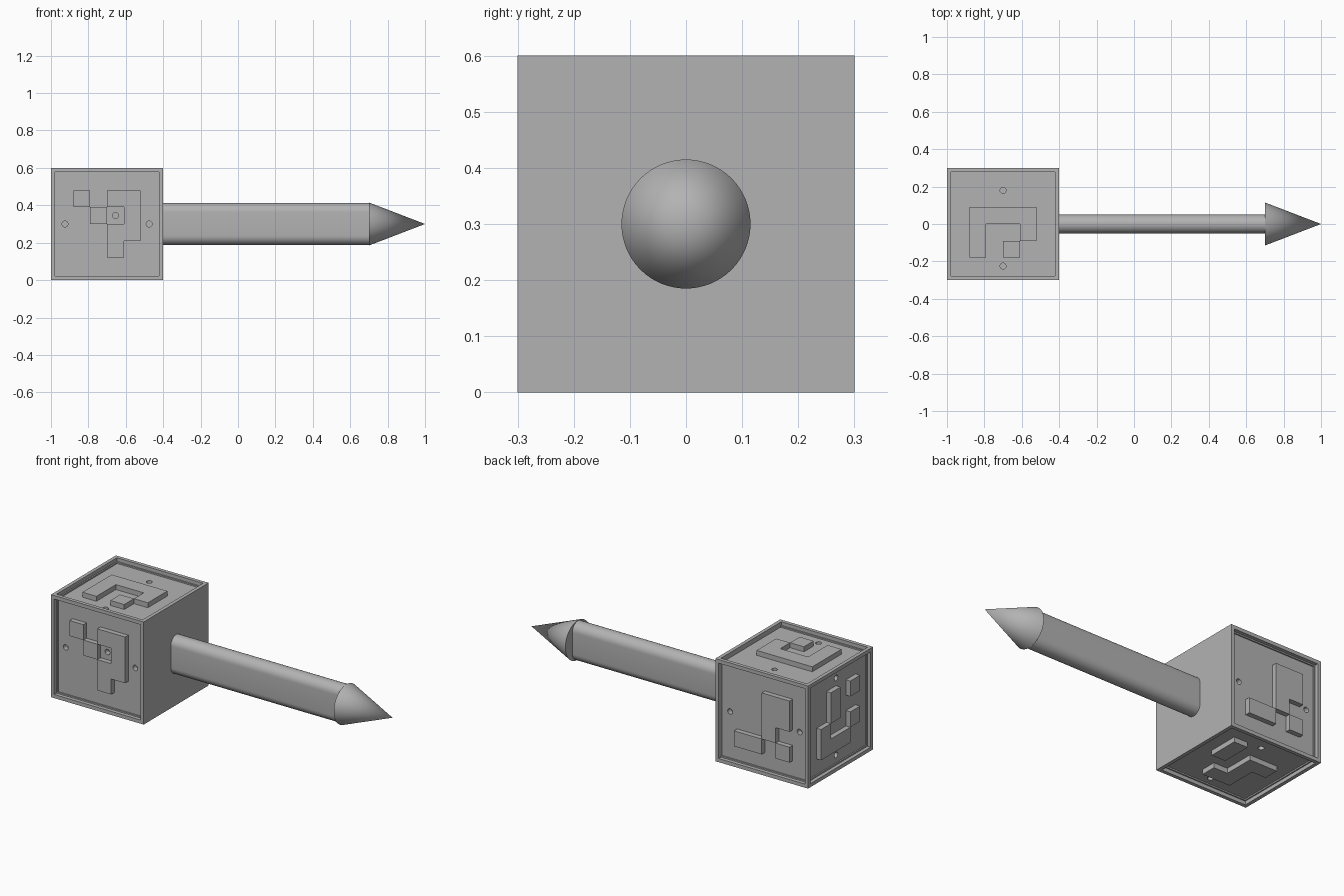
import bpy, bmesh, math
from mathutils import Matrix, Vector

if "Cube" in bpy.data.objects:
    bpy.data.objects.remove(bpy.data.objects["Cube"], do_unlink=True)

grey = bpy.data.materials.new("plain_grey")
grey.use_nodes = True
COLOUR = (0.45, 0.45, 0.45, 1)
grey.diffuse_color = COLOUR
grey.node_tree.nodes["Principled BSDF"].inputs["Base Color"].default_value = COLOUR

HALF, RIM, CELL = 0.3, 0.03, 0.09
CENTRE = Vector((-0.7, 0, HALF))
X, Y, Z = Vector((1, 0, 0)), Vector((0, 1, 0)), Vector((0, 0, 1))


def finish(bm, name, smooth=False):
    bmesh.ops.recalc_face_normals(bm, faces=bm.faces)
    mesh = bpy.data.meshes.new(name)
    bm.to_mesh(mesh)
    bm.free()
    mesh.materials.append(grey)
    ob = bpy.data.objects.new(name, mesh)
    bpy.context.collection.objects.link(ob)
    if smooth:
        bpy.ops.object.select_all(action="DESELECT")
        ob.select_set(True)
        bpy.context.view_layer.objects.active = ob
        bpy.ops.object.shade_smooth_by_angle(angle=math.radians(35))
    return ob


def face_frame(u, v):
    """Matrix that puts local xy on a block face, local z pointing out."""
    n = u.cross(v)
    m = Matrix((u, v, n)).transposed().to_4x4()
    m.translation = CENTRE + n * HALF
    return m


# Raised pattern (rows from the top) and pin holes for each decorated face
PANELS = {
    "front": (X, Z, ("#.##", ".#.#", "..##", "..#."),
              ((-0.225, 0), (0.225, 0), (0.045, 0.045))),
    "back": (-X, Z, ("..##", "..##", "..#.", "##.#"), ((-0.225, 0), (0.225, 0))),
    "end": (-Y, Z, (".#.#", ".#..", "#..#", "###."), ((0, -0.225), (0, 0.225))),
    "top": (X, Y, ("....", "####", "#..#", "#.#."), ((0, -0.225), (0, 0.18))),
    "bottom": (-X, Y, ("#...", "#.##", "..#.", ".##."), ((0, -0.225), (0, 0.18))),
}

# Block with a rimmed recess on every face but the shaft side
bm = bmesh.new()
bmesh.ops.create_cube(bm, size=2 * HALF, matrix=Matrix.Translation(CENTRE))
bm.normal_update()
panels = [f for f in bm.faces if f.normal.x < 0.5]
bmesh.ops.inset_individual(bm, faces=panels, thickness=RIM)
for f in panels:
    normal = f.normal.copy()
    floor = bmesh.ops.extrude_discrete_faces(bm, faces=[f])["faces"]
    bmesh.ops.translate(bm, verts=floor[0].verts, vec=normal * -(RIM - 0.001))
block = finish(bm, "block")

# Pin holes
bm = bmesh.new()
for u, v, rows, holes in PANELS.values():
    for hx, hy in holes:
        bmesh.ops.create_cone(
            bm, cap_ends=True, segments=24, radius1=0.016, radius2=0.016, depth=0.04,
            matrix=face_frame(u, v) @ Matrix.Translation((hx, hy, -0.04)))
cutter = finish(bm, "hole_cutter")
cutter.hide_render = True
cutter.hide_viewport = True
cut = block.modifiers.new("pin_holes", "BOOLEAN")
cut.operation, cut.solver, cut.object = "DIFFERENCE", "EXACT", cutter
bpy.context.view_layer.objects.active = block
bpy.ops.object.modifier_apply(modifier=cut.name)
bpy.data.objects.remove(cutter, do_unlink=True)

# Raised patterns, level with the rim
for side, (u, v, rows, holes) in PANELS.items():
    bm = bmesh.new()
    for r, row in enumerate(rows):
        for c, mark in enumerate(row):
            if mark == "#":
                x, y = (c - 2) * CELL, (1 - r) * CELL
                bm.faces.new([bm.verts.new((x + i * CELL, y + j * CELL, -RIM))
                              for i, j in ((0, 0), (1, 0), (1, 1), (0, 1))])
    bmesh.ops.remove_doubles(bm, verts=bm.verts, dist=0.001)
    raised = bmesh.ops.extrude_face_region(bm, geom=bm.faces[:], use_keep_orig=True)
    bmesh.ops.translate(bm, vec=(0, 0, RIM),
                        verts=[g for g in raised["geom"] if isinstance(g, bmesh.types.BMVert)])
    bmesh.ops.dissolve_limit(bm, angle_limit=0.01, verts=bm.verts, edges=bm.edges)
    bm.transform(face_frame(u, v))
    finish(bm, side + "_pattern")

# Flat shaft with rounded upper and lower edges
bm = bmesh.new()
radius, straight, steps = 0.05, 0.0625, 16
outline = []
for sign in (1, -1):
    for i in range(steps + 1):
        a = math.pi * i / steps
        outline.append(bm.verts.new((-0.41, sign * radius * math.cos(a),
                                     HALF + sign * (straight + radius * math.sin(a)))))
profile = bm.faces.new(outline)
end = bmesh.ops.extrude_face_region(bm, geom=[profile], use_keep_orig=True)["geom"]
bmesh.ops.translate(bm, vec=(1.11, 0, 0),
                    verts=[g for g in end if isinstance(g, bmesh.types.BMVert)])
finish(bm, "shaft", smooth=True)

# Pointed tip
bm = bmesh.new()
bmesh.ops.create_cone(bm, cap_ends=True, segments=64, radius1=0.115, radius2=0, depth=0.3,
                      matrix=Matrix.Translation((0.85, 0, HALF)) @ Matrix.Rotation(math.pi / 2, 4, "Y"))
finish(bm, "tip", smooth=True)
